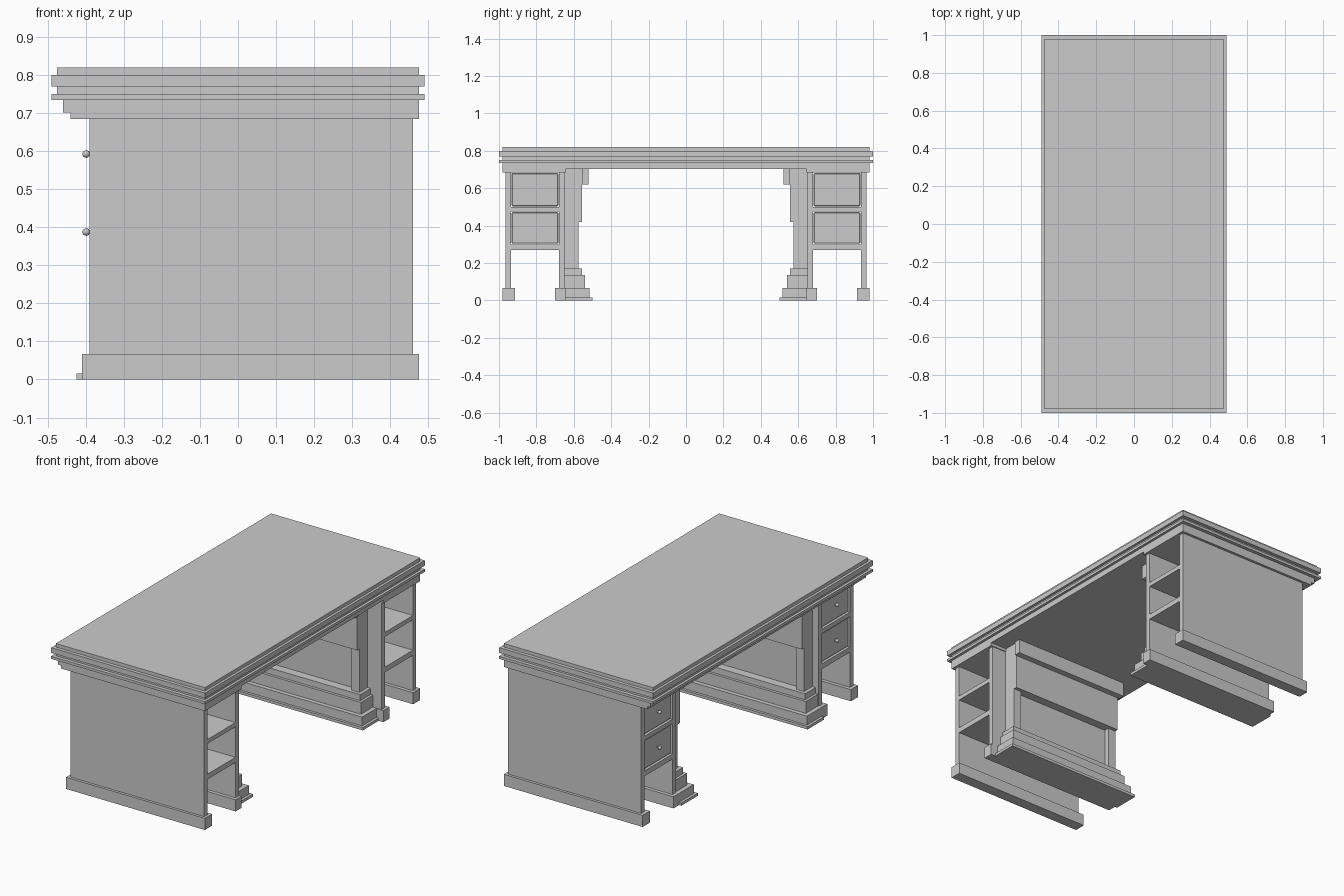
import bpy, math

if "Cube" in bpy.data.objects:
    bpy.data.objects.remove(bpy.data.objects["Cube"])


def box(name, x, y, z, bevel=0.0):
    """Box from three (min, max) ranges."""
    y = (min(y), max(y))
    bpy.ops.mesh.primitive_cube_add(
        size=1, location=[(r[0] + r[1]) / 2 for r in (x, y, z)])
    ob = bpy.context.object
    ob.name = name
    ob.scale = [r[1] - r[0] for r in (x, y, z)]
    bpy.ops.object.transform_apply(location=False, rotation=False, scale=True)
    if bevel:
        mod = ob.modifiers.new("edge", "BEVEL")
        mod.width = bevel
        mod.segments = 1
    return ob


# Stepped table top, from the upper writing surface down to the apron
for name, hx, hy, z in (
        ("writing_surface", 0.475, 0.98, (0.80, 0.82)),
        ("top_board", 0.49, 1.0, (0.77, 0.80)),
        ("top_groove", 0.475, 0.98, (0.75, 0.77)),
        ("top_lower_lip", 0.49, 1.0, (0.735, 0.75))):
    box(name, (-hx, hx), (-hy, hy), z)
box("apron", (-0.46, 0.475), (-0.98, 0.98), (0.702, 0.735))

for side, s in (("front", -1), ("back", 1)):
    def part(name, x, y, z, bevel=0.0):
        return box(f"{side}_{name}", x, (s * y[0], s * y[1]), z, bevel)

    # Pedestal side walls, their skirtings and the cap above
    wall_x = (-0.39, 0.46)
    skirt_x = (-0.41, 0.475)
    part("outer_wall", wall_x, (0.935, 0.965), (0.0, 0.69))
    part("inner_wall", wall_x, (0.65, 0.68), (0.0, 0.69))
    part("outer_skirting", skirt_x, (0.915, 0.98), (0.0, 0.067))
    part("inner_skirting", skirt_x, (0.645, 0.70), (0.0, 0.067))
    part("pedestal_cap", (-0.44, 0.475), (0.645, 0.98), (0.685, 0.702))

    # Shelves open to the right, drawers facing left
    for i, z in enumerate(((0.27, 0.30), (0.475, 0.50))):
        part(f"shelf_{i}", wall_x, (0.68, 0.935), z)
    for i, z in enumerate(((0.303, 0.472), (0.503, 0.682))):
        part(f"drawer_front_{i}", (-0.383, -0.36), (0.683, 0.932), z, 0.005)
        zc = (z[0] + z[1]) / 2
        bpy.ops.mesh.primitive_cylinder_add(
            vertices=16, radius=0.005, depth=0.016,
            location=(-0.388, s * 0.8075, zc), rotation=(0, math.pi / 2, 0))
        bpy.context.object.name = f"{side}_knob_stem_{i}"
        bpy.ops.mesh.primitive_uv_sphere_add(
            segments=16, ring_count=8, radius=0.01,
            location=(-0.399, s * 0.8075, zc))
        bpy.context.object.name = f"{side}_knob_{i}"
        bpy.ops.object.shade_smooth_by_angle()

    # Stepped plinth on the knee-hole side
    for i, (out, z) in enumerate((
            (0.075, (0.0, 0.016)), (0.06, (0.016, 0.067)),
            (0.035, (0.067, 0.135)), (0.02, (0.135, 0.17)))):
        part(f"plinth_step_{i}", (-0.35 - out, 0.37 + out),
             (0.65, 0.575 - out), z)

    # Knee-hole panelling: two stiles, sunk panel, upper board, top beam
    part("left_stile", (-0.35, -0.30), (0.65, 0.575), (0.17, 0.42))
    part("right_stile", (0.32, 0.37), (0.65, 0.575), (0.17, 0.42))
    part("sunk_panel", (-0.30, 0.32), (0.65, 0.605), (0.17, 0.42))
    part("upper_board", (-0.35, 0.37), (0.65, 0.555), (0.42, 0.702))
    part("top_beam", (-0.36, 0.38), (0.555, 0.52), (0.62, 0.702))
